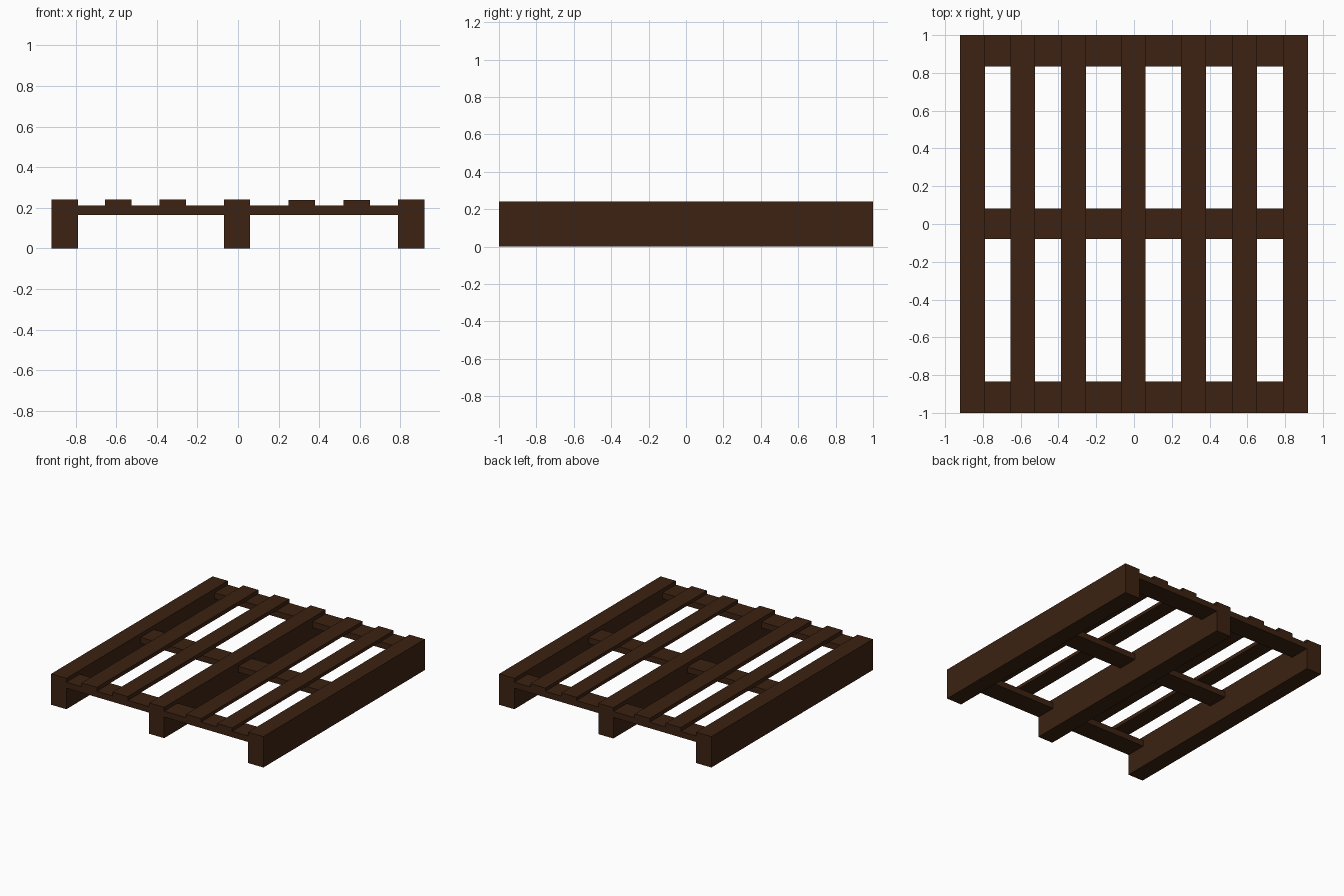
import bpy

if "Cube" in bpy.data.objects:
    bpy.data.objects.remove(bpy.data.objects["Cube"])

wood = bpy.data.materials.new("dark_wood")
wood.diffuse_color = (0.045, 0.016, 0.006, 1)
wood.use_nodes = True
wood.node_tree.nodes["Principled BSDF"].inputs["Base Color"].default_value = wood.diffuse_color


def box(name, x, y, z):
    """Box spanning the (min, max) ranges in x, y and z."""
    spans = (x, y, z)
    bpy.ops.mesh.primitive_cube_add(size=1, location=[(a + b) / 2 for a, b in spans])
    ob = bpy.context.object
    ob.name = name
    ob.scale = [b - a for a, b in spans]
    bpy.ops.object.transform_apply(location=False, rotation=False, scale=True)
    ob.data.materials.append(wood)
    return ob


LENGTH = (-1.0, 1.0)
BOARD_BOTTOM, BOARD_TOP, DECK_TOP = 0.165, 0.212, 0.242

# Three tall stringers, each carrying a deck slat of the same width
stringers = {"left": (-0.92, -0.788), "middle": (-0.07, 0.06), "right": (0.788, 0.92)}
for side, x in stringers.items():
    box(side + "_stringer", x, LENGTH, (0, BOARD_TOP))
    box(side + "_stringer_slat", x, LENGTH, (BOARD_TOP, DECK_TOP))

# Cross boards fitted between the stringers
bays = {"left": (-0.788, -0.07), "right": (0.06, 0.788)}
rows = {"front": (-1.0, -0.835), "centre": (-0.08, 0.083), "back": (0.835, 1.0)}
for side, x in bays.items():
    for row, y in rows.items():
        box(f"{row}_{side}_cross_board", x, y, (BOARD_BOTTOM, BOARD_TOP))

# Free deck slats; the right pair sits a touch lower
for i, x0 in enumerate((-0.655, -0.386, 0.249, 0.519)):
    top = DECK_TOP if x0 < 0 else DECK_TOP - 0.004
    box(f"deck_slat_{i + 1}", (x0, x0 + 0.131), LENGTH, (BOARD_TOP, top))
